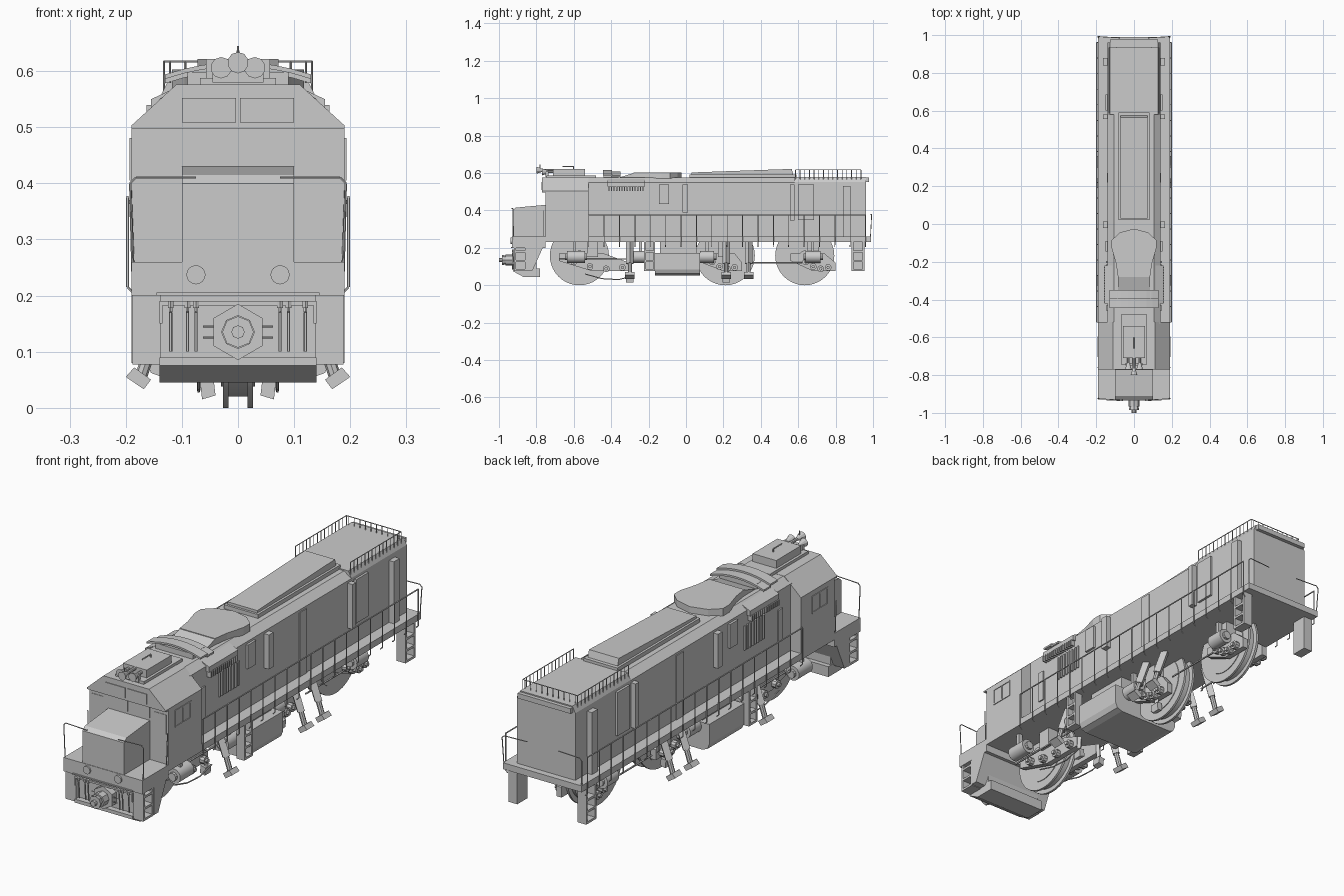
import bpy, bmesh, math
from mathutils import Vector, Matrix


def prism(bm, pts, axis, a, b):
    """Extrude a 2D profile along an axis from a to b."""
    def co(p, t):
        return {'x': (t, p[0], p[1]), 'y': (p[0], t, p[1]), 'z': (p[0], p[1], t)}[axis]
    lo = [bm.verts.new(co(p, a)) for p in pts]
    hi = [bm.verts.new(co(p, b)) for p in pts]
    bm.faces.new(lo)
    bm.faces.new(hi[::-1])
    for i in range(len(pts)):
        j = (i + 1) % len(pts)
        bm.faces.new((lo[i], lo[j], hi[j], hi[i]))


def box(bm, x0, x1, y0, y1, z0, z1):
    prism(bm, [(x0, y0), (x1, y0), (x1, y1), (x0, y1)], 'z', z0, z1)


def rod(bm, p, q, r, n=6, r2=None):
    p, q = Vector(p), Vector(q)
    rot = (q - p).to_track_quat('Z', 'Y').to_matrix().to_4x4()
    m = Matrix.Translation((p + q) / 2) @ rot
    bmesh.ops.create_cone(bm, cap_ends=True, segments=n, radius1=r,
                          radius2=r if r2 is None else r2, depth=(q - p).length, matrix=m)


def path(bm, pts, r=0.0022):
    for p, q in zip(pts, pts[1:]):
        rod(bm, p, q, r, 5)


def sym(pts):
    """Complete a right-half profile into a symmetric outline."""
    return pts + [(-x, z) for x, z in reversed(pts) if x]


def part(name, build, mirror=False, smooth=False):
    bm = bmesh.new()
    build(bm)
    bmesh.ops.recalc_face_normals(bm, faces=bm.faces)
    me = bpy.data.meshes.new(name)
    bm.to_mesh(me)
    bm.free()
    ob = bpy.data.objects.new(name, me)
    bpy.context.collection.objects.link(ob)
    if mirror:
        ob.modifiers.new("mirror", 'MIRROR')
    if smooth:
        bpy.context.view_layer.objects.active = ob
        ob.select_set(True)
        bpy.ops.object.shade_smooth_by_angle()
        ob.select_set(False)
    return ob


# --- main body ---
part("deck", lambda b: box(b, -.19, .19, -.76, .99, .232, .26))
part("hood", lambda b: prism(b, sym([(.14, .25), (.14, .55), (.105, .575)]), 'y', -.53, .6))
part("rear_hood", lambda b: prism(b, sym([(.14, .25), (.14, .552), (.126, .58)]), 'y', .58, .962))
part("rear_brow", lambda b: box(b, -.128, .128, .94, .978, .553, .575))


def cab(b):
    prism(b, sym([(.19, .235), (.19, .5), (.11, .573)]), 'y', -.75, -.52)
    prism(b, sym([(.19, .497), (.19, .503), (.11, .576)]), 'y', -.77, -.52)
part("cab", cab)


def nose(b):
    prism(b, [(-.928, .25), (-.928, .4), (-.91, .415), (-.75, .43), (-.75, .25)], 'x', -.1, .1)
part("nose", nose)
part("front_platform", lambda b: box(b, -.19, .19, -.93, -.75, .2, .26))


def windows(b):
    for x0, x1, z0, z1 in ((.004, .1, .508, .552), (.12, .18, .39, .475), (.006, .1, .44, .498)):
        box(b, x0, x1, -.773 if z0 > .5 else -.752, -.74, z0, z1)
    # side window frame with two panes
    for z in (.405, .475):
        box(b, .18, .193, -.705, -.595, z, z + .006)
    for y in (-.705, -.653, -.601):
        box(b, .18, .193, y, y + .006, .405, .481)
part("cab_windows", windows, True)
part("headlight", lambda b: rod(b, (.075, -.937, .237), (.075, -.92, .237), .017, 16), True)


# --- hood side panels and louvres ---
def panels(b):
    for y0, y1, z0, z1, x in ((-.46, -.43, .33, .47, .146), (-.145, -.09, .435, .54, .15),
                              (-.02, .012, .39, .54, .163), (.22, .27, .26, .54, .144),
                              (.555, .58, .345, .54, .163), (.6, .685, .35, .54, .15),
                              (.84, .88, .26, .53, .163)):
        box(b, .13, x, y0, y1, z0, z1)
part("hood_doors", panels, True)


def grille(b):
    for i in range(8):
        y = -.335 + i * .0185
        box(b, .13, .147, y, y + .009, .385, .49)
    for i in range(14):
        y = -.415 + i * .014
        box(b, .135, .16, y, y + .006, .503, .528)
    prism(b, [(.105, .573), (.155, .55), (.155, .527), (.105, .527)], 'y', -.42, -.22)
part("radiator_grille", grille, True)

# --- roof equipment ---
part("roof_hump", lambda b: prism(b, [(.03, .57), (.03, .603), (.565, .622), (.58, .57)],
                                  'x', -.072, .072))
part("hump_base", lambda b: box(b, -.082, .082, .02, .59, .57, .592))


def fan(b):
    prism(b, sym([(0, -.025), (.075, -.045), (.118, -.085), (.118, -.13), (.095, -.21),
                  (.085, -.28)]), 'z', .57, .603)
    prism(b, [(-.28, .57), (-.28, .6), (-.36, .575)], 'x', -.085, .085)
part("fan_housing", fan)


def louvre(b):
    for y, dz in ((-.445, .008), (-.4, 0)):
        n = 8
        xs = [-.13 + .26 * i / n for i in range(n + 1)]
        arc = [(x, .608 + dz - 1.3 * x * x) for x in xs]
        prism(b, arc + [(x, z - .008) for x, z in reversed(arc)], 'y', y, y + .05)
    box(b, -.09, .09, -.44, -.36, .57, .598)
part("arched_louvres", louvre)


def cab_roof_box(b):
    box(b, -.068, .068, -.745, -.48, .57, .588)
    box(b, -.057, .057, -.71, -.54, .585, .622)
    path(b, [(0, -.6, .62), (0, -.6, .635), (0, -.66, .635)], .003)
part("cab_roof_box", cab_roof_box)


def horns(b):
    for x, z, y in ((-.03, .606, -.77), (0, .615, -.8), (.03, .606, -.77)):
        rod(b, (x, y, z), (x, y + .035, z), .019, 10, .007)
        rod(b, (x, y + .03, z), (x, -.69, z), .007, 8)
    rod(b, (0, -.78, .615), (0, -.78, .645), .002)
    box(b, -.045, .045, -.75, -.735, .58, .608)
part("horns", horns)


def roof_rail(b):
    path(b, [(.132, .585, .617), (.132, .935, .617), (0, .935, .617)], .002)
    for i in range(15):
        y = .585 + i * .025
        rod(b, (.132, y, .565), (.132, y, .617), .002, 4)
    for i in range(5):
        rod(b, (.013 + i * .027, .935, .575), (.013 + i * .027, .935, .617), .002, 4)
part("roof_railing", roof_rail, True)


# --- walkway handrails ---
def rails(b):
    path(b, [(.197, -.52, .375), (.197, .96, .375)], .003)
    for i in range(19):
        y = -.52 + i * 1.48 / 18
        path(b, [(.197, y, .375), (.197, y, .215), (.187, y, .205)], .0025)
    path(b, [(.187, -.92, .2), (.192, -.925, .4), (.182, -.925, .41), (.075, -.932, .41)])
    path(b, [(.187, .985, .24), (.192, .992, .37), (.182, .992, .38), (.075, .985, .38)])
    path(b, [(.187, -.76, .26), (.192, -.76, .4)])
part("handrails", rails, True)


# --- ladders, pilot and coupler ---
def ladder(b):
    for y0, y1, x0 in ((-.92, -.85, .137), (.885, .955, .145), (-.225, -.165, .15)):
        for y in (y0, y1 - .01):
            box(b, x0, .188, y, y + .01, .077, .235)
        for z in (.077, .125, .175):
            box(b, x0, .188, y0, y1, z, z + .01)
        box(b, x0, x0 + .008, y0, y1, .077, .235)
part("step_ladders", ladder, True)


def pilot(b):
    box(b, -.137, .137, -.9, -.8, .075, .235)
    prism(b, [(-.85, .08), (-.82, .08), (-.75, .235), (-.85, .235)], 'x', -.19, .19)
    prism(b, [(-.925, .09), (-.925, .075), (-.87, .045), (-.78, .045), (-.78, .09)], 'x', -.14, .14)
    box(b, -.145, .145, -.935, -.9, .2, .205)
    box(b, -.137, .137, -.925, -.9, .182, .19)
part("pilot", pilot)


def hoses(b):
    for x in (.075, .09, .12):
        path(b, [(x, -.915, .185), (x, -.925, .17), (x, -.92, .1)], .003)
        rod(b, (x, -.925, .178), (x, -.925, .19), .006)
    box(b, .135, .14, -.925, -.9, .15, .19)
    for z in (.125, .145):
        rod(b, (.04, -.92, z), (.062, -.92, z), .002)
part("brake_hoses", hoses, True)


def coupler(b):
    rod(b, (0, -.93, .135), (0, -.89, .135), .05, 6)
    rod(b, (0, -.965, .135), (0, -.92, .135), .03, 8)
    rod(b, (0, -.985, .135), (0, -.96, .135), .028, 8, .022)
    rod(b, (0, -1, .135), (0, -.98, .135), .012, 8)
part("coupler", coupler)

# --- single-track wheels along the centreline ---
for i, y in enumerate((-.57, .21, .635)):
    def wheel(b, y=y):
        for s in (-1, 1):
            rod(b, (s * .027, y, .158), (s * .017, y, .158), .158, 40)
            rod(b, (s * .03, y, .158), (s * .02, y, .158), .12, 40)
        rod(b, (-.02, y, .158), (.02, y, .158), .138, 40)
        rod(b, (-.06, y, .158), (.06, y, .158), .028, 16)
    part("wheel_%d" % (i + 1), wheel, smooth=True)


# --- running gear ---
def frames(b):
    for y0, y1, y2 in ((-.68, -.5, -.3), (.06, .2, .3), (.56, .68, .8)):
        prism(b, [(y0, .17), (y0, .13), (y1, .075), (y2, .075), (y2, .12), (y1 + .06, .17)],
              'x', .04, .065)
        for k in range(4):
            y = y0 + .08 + (y2 - y0 - .12) * k / 3
            z = (.125, .1, .088, .095)[k]
            rod(b, (.06, y, z), (.085, y, z), .018, 10)
            rod(b, (.08, y, z), (.095, y, z), .009, 8)
        box(b, .03, .08, y1 - .03, y1 + .03, .15, .235)
    path(b, [(.09, -.68, .14), (.09, -.28, .14)], .004)
    path(b, [(.08, .35, .12), (.08, .62, .12)], .004)
    path(b, [(.07, -.54, .06), (.07, -.45, .035), (.07, -.36, .03), (.07, -.28, .05)], .003)
part("truck_frames", frames, True)


def tanks(b):
    for y0, y1, x in ((-.635, -.54, .135), (-.28, -.175, .12), (.075, .15, .095),
                      (.64, .72, .095)):
        rod(b, (x, y0, .152), (x, y1, .152), .032, 14)
        rod(b, (x, y0 - .012, .152), (x, y1 + .012, .152), .018, 10)
        box(b, x - .01, x + .01, y0 + .03, y0 + .045, .17, .235)
part("air_cylinders", tanks, True, True)


def legs(b):
    # outward stabiliser legs with tilted feet
    for y in (-.3, .215, .335):
        rod(b, (.11, y, .235), (.153, y, .115), .02, 4)
        rod(b, (.148, y, .13), (.172, y, .058), .011, 8)
        prism(b, [(.2, .055), (.185, .072), (.155, .05), (.168, .033)], 'y', y - .025, y + .025)
    # inner brake hangers
    for y in (-.3, .215):
        rod(b, (.05, y, .12), (.056, y, .04), .011, 4)
        prism(b, [(.04, .022), (.064, .015), (.068, .05), (.044, .055)], 'y', y - .02, y + .02)
part("stabiliser_legs", legs, True)


def fuel(b):
    prism(b, sym([(.165, .172), (.165, .085), (.155, .062), (.13, .053)]), 'y', -.165, .075)
    box(b, -.12, .12, -.14, .06, .16, .235)
part("fuel_tank", fuel)
